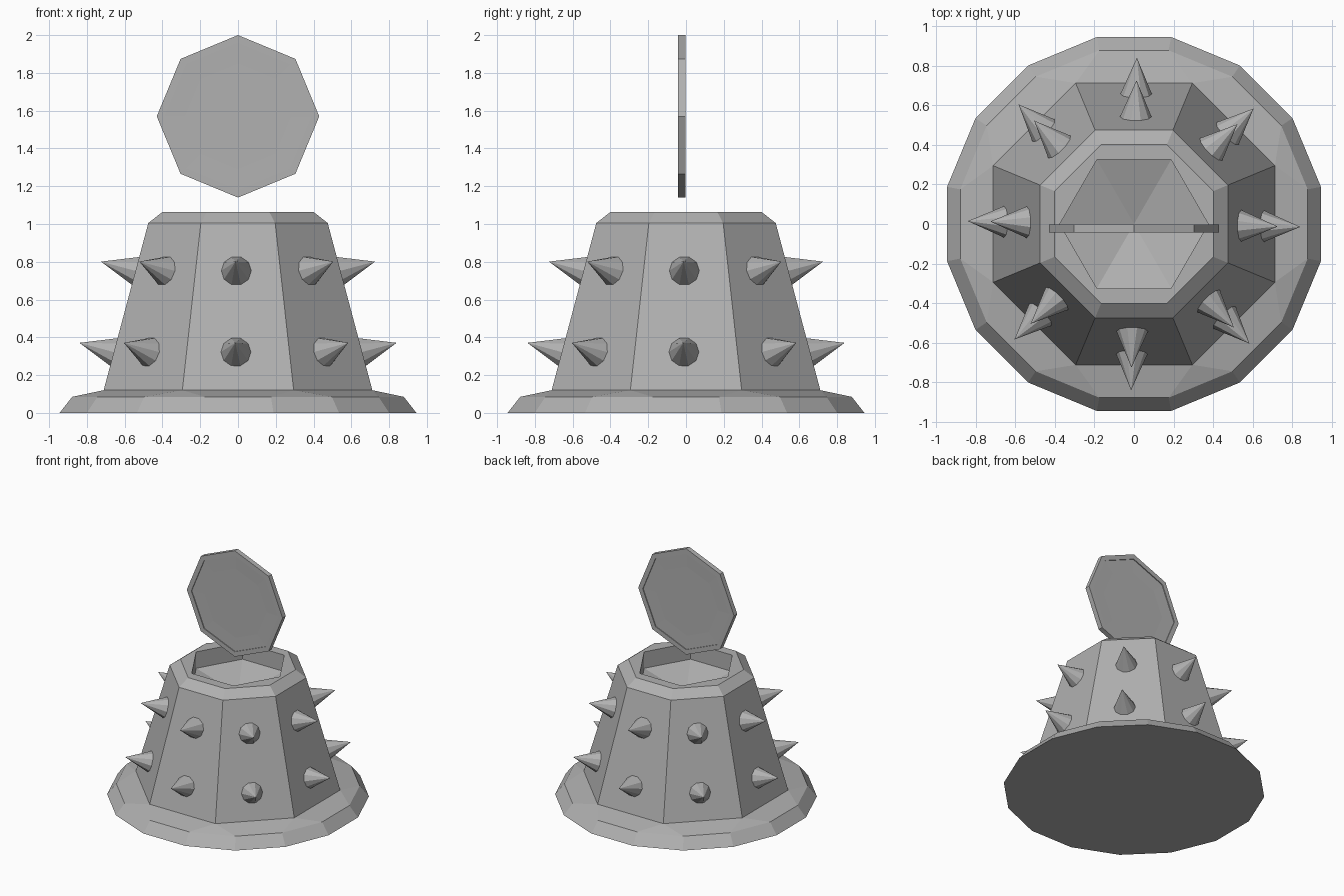
import bpy, bmesh
from math import cos, sin, radians, pi
from mathutils import Vector, Matrix

if "Cube" in bpy.data.objects:
    bpy.data.objects.remove(bpy.data.objects["Cube"])

grey = bpy.data.materials.new("dark_grey")
grey.diffuse_color = (0.44, 0.44, 0.44, 1)
grey.use_nodes = True
grey.node_tree.nodes["Principled BSDF"].inputs["Base Color"].default_value = grey.diffuse_color


def finish(bm, name):
    bmesh.ops.recalc_face_normals(bm, faces=bm.faces[:])
    mesh = bpy.data.meshes.new(name)
    bm.to_mesh(mesh)
    bm.free()
    mesh.materials.append(grey)
    obj = bpy.data.objects.new(name, mesh)
    bpy.context.collection.objects.link(obj)
    return obj


def ring(bm, n, r, z, start):
    return [bm.verts.new((r * cos(start + 2 * pi * i / n), r * sin(start + 2 * pi * i / n), z))
            for i in range(n)]


def hull(name, rings, tip=None):
    """Convex solid around rings given as (sides, radius, z, start angle)."""
    bm = bmesh.new()
    for n, r, z, start in rings:
        ring(bm, n, r, z, radians(start))
    if tip is not None:
        bm.verts.new((0, 0, tip))
    bmesh.ops.convex_hull(bm, input=bm.verts[:])
    bmesh.ops.dissolve_limit(bm, angle_limit=radians(0.5), verts=bm.verts[:], edges=bm.edges[:])
    return finish(bm, name)


def loft(name, n, profile, start=0):
    """Capped n-sided turned shape from (radius, z) points."""
    bm = bmesh.new()
    rings = [ring(bm, n, r, z, start) for r, z in profile]
    for a, b in zip(rings, rings[1:]):
        for i in range(n):
            j = (i + 1) % n
            bm.faces.new((a[i], a[j], b[j], b[i]))
    bm.faces.new(rings[0])
    bm.faces.new(rings[-1])
    return finish(bm, name)


# Sixteen-sided foot that blends into the eight-sided body
hull("base_plate", [(16, 0.963, 0, 11.25), (16, 0.895, 0.085, 11.25), (8, 0.77, 0.12, 22.5)])

# Tapered body with chamfered top rim
body = loft("body", 8, [(0.77, 0.12), (0.514, 1.005), (0.434, 1.063)], pi / 8)

# Six-sided funnel pit cut into the top
cutter = hull("pit_cutter", [(6, 0.375, 1.2, 0), (6, 0.375, 0.93, 0)], tip=0.82)
cut = body.modifiers.new("pit", 'BOOLEAN')
cut.operation = 'DIFFERENCE'
cut.solver = 'EXACT'
cut.object = cutter
bpy.context.view_layer.objects.active = body
bpy.ops.object.modifier_apply(modifier=cut.name)
bpy.data.objects.remove(cutter)


# Rows of spikes standing square to the sloped panels
def spike_row(name, z):
    bm = bmesh.new()
    dist = 0.71 - 0.235 * (z - 0.12) / 0.885
    length = 0.2
    for i in range(8):
        a = radians(45 * i - 1)
        normal = Vector((0.966 * cos(a), 0.966 * sin(a), 0.257))
        centre = Vector((dist * cos(a), dist * sin(a), z)) + normal * (length / 2 - 0.01)
        turn = normal.to_track_quat('Z', 'Y').to_matrix().to_4x4()
        bmesh.ops.create_cone(bm, cap_ends=True, segments=10, radius1=0.084, radius2=0, depth=length,
                              matrix=Matrix.Translation(centre) @ turn @ Matrix.Rotation(pi / 10, 4, 'Z'))
    bmesh.ops.remove_doubles(bm, verts=bm.verts[:], dist=0.0001)
    return finish(bm, name)


spike_row("upper_spikes", 0.752)
spike_row("lower_spikes", 0.322)

# Upright eight-sided disc with shallow recessed faces, floating above the pit
disc = loft("floating_disc", 8, [(0.28, 0.009), (0.39, 0.007), (0.39, 0), (0.43, 0),
                                 (0.43, 0.04), (0.39, 0.04), (0.39, 0.033), (0.28, 0.031)])
disc.rotation_euler = (pi / 2, 0, 0)
disc.location = (0, -0.002, 1.57)
